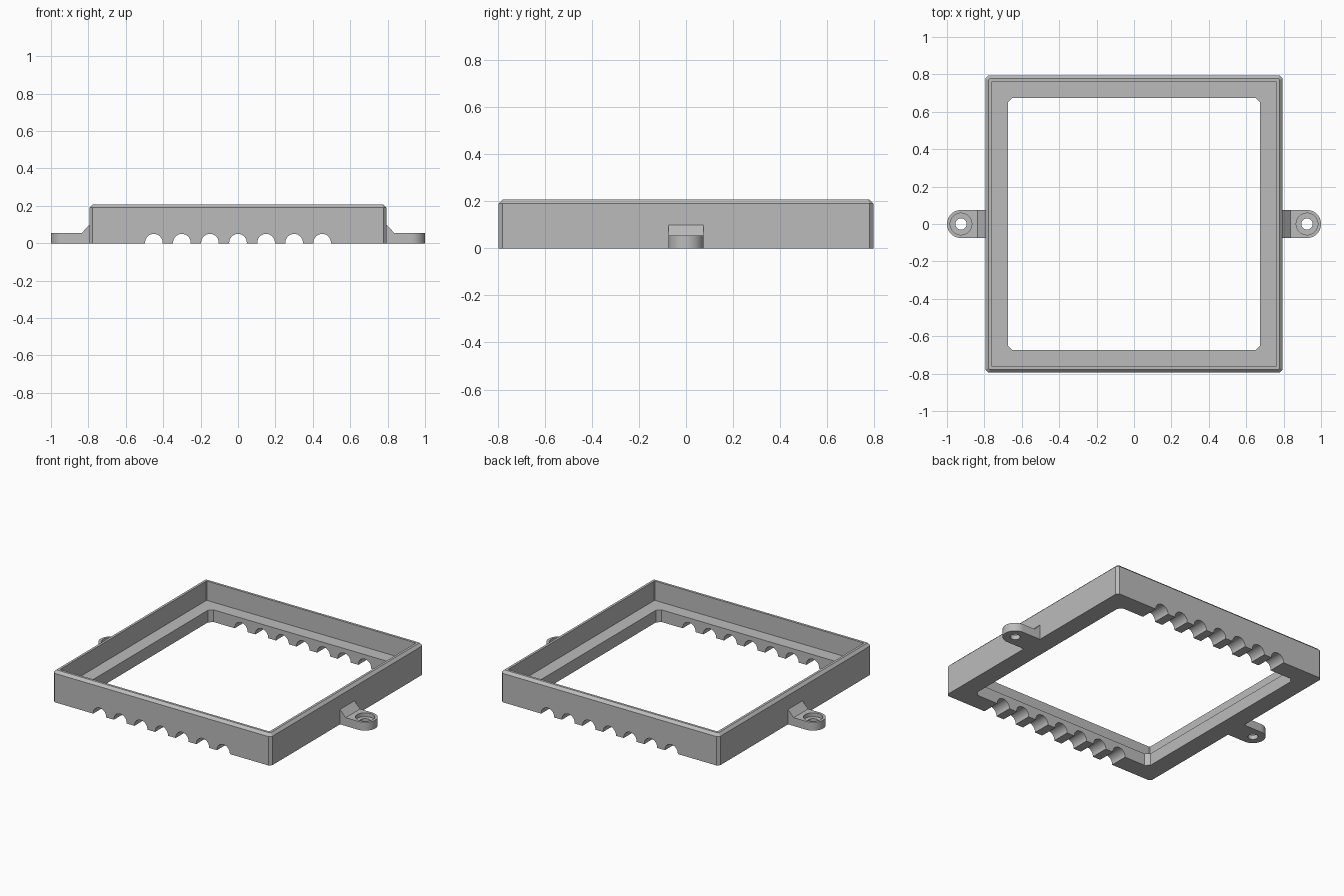
import bpy, bmesh, math
from mathutils import Matrix

cube = bpy.data.objects.get("Cube")
if cube:
    bpy.data.objects.remove(cube, do_unlink=True)

grey = bpy.data.materials.new("plain grey")
grey.use_nodes = True
colour = (0.5, 0.5, 0.5, 1)
grey.diffuse_color = colour
grey.node_tree.nodes["Principled BSDF"].inputs["Base Color"].default_value = colour


def finish(bm, name):
    bmesh.ops.recalc_face_normals(bm, faces=bm.faces)
    mesh = bpy.data.meshes.new(name)
    bm.to_mesh(mesh)
    bm.free()
    mesh.materials.append(grey)
    obj = bpy.data.objects.new(name, mesh)
    bpy.context.collection.objects.link(obj)
    return obj


def select_only(obj):
    bpy.ops.object.select_all(action='DESELECT')
    obj.select_set(True)
    bpy.context.view_layer.objects.active = obj


def prism(name, points, offset):
    """Extrude a closed outline of 3D points along an offset."""
    bm = bmesh.new()
    face = bm.faces.new([bm.verts.new(p) for p in points])
    new = bmesh.ops.extrude_face_region(bm, geom=[face])["geom"]
    bmesh.ops.translate(bm, vec=offset,
                        verts=[v for v in new if isinstance(v, bmesh.types.BMVert)])
    return finish(bm, name)


def cut(obj, cutter):
    """Subtract a cutter from an object and remove the cutter."""
    cutter.hide_render = True
    mod = obj.modifiers.new("cut", 'BOOLEAN')
    mod.operation = 'DIFFERENCE'
    mod.solver = 'EXACT'
    mod.object = cutter
    select_only(obj)
    bpy.ops.object.modifier_apply(modifier=mod.name)
    bpy.data.objects.remove(cutter, do_unlink=True)


def cylinder(name, radius, depth, matrix):
    bm = bmesh.new()
    bmesh.ops.create_cone(bm, cap_ends=True, segments=40, radius1=radius,
                          radius2=radius, depth=depth, matrix=matrix)
    return finish(bm, name)


def smooth(obj):
    select_only(obj)
    bpy.ops.object.shade_smooth_by_angle(angle=math.radians(25))


# Square frame: one closed section of (half width, height, corner chamfer)
SECTION = [(0.795, 0, 0.017), (0.795, 0.19, 0.017), (0.778, 0.207, 0.007),
           (0.762, 0.207, 0.004), (0.762, 0.08, 0.004),
           (0.675, 0.08, 0.025), (0.675, 0, 0.025)]
bm = bmesh.new()
rings = []
for h, z, c in SECTION:
    k = h - c
    outline = [(h, -k), (h, k), (k, h), (-k, h), (-h, k), (-h, -k), (-k, -h), (k, -h)]
    rings.append([bm.verts.new((x, y, z)) for x, y in outline])
for i, ring in enumerate(rings):
    after = rings[(i + 1) % len(rings)]
    for j in range(8):
        n = (j + 1) % 8
        bm.faces.new((ring[j], ring[n], after[n], after[j]))
frame = finish(bm, "frame")

# Row of round notches through the front and back rails
for i in range(-3, 4):
    place = Matrix.Translation((i * 0.15, 0, 0.003)) @ Matrix.Rotation(math.pi / 2, 4, 'X')
    cut(frame, cylinder("notch_cutter", 0.047, 2, place))
smooth(frame)

# Screw lugs with counterbored holes and sloped gussets on both sides
WALL, HOLE, R, THICK = 0.795, 0.925, 0.075, 0.055
for side, s in (("left", 1), ("right", -1)):
    arc = [math.pi * (i / 24 - 0.5) for i in range(25)]
    plan = [(s * WALL, -R, 0)]
    plan += [(s * (HOLE + R * math.cos(a)), R * math.sin(a), 0) for a in arc]
    plan += [(s * WALL, R, 0)]
    lug = prism(side + "_lug", plan, (0, 0, THICK))
    cut(lug, cylinder("hole_cutter", 0.03, 0.3, Matrix.Translation((s * HOLE, 0, 0))))
    cut(lug, cylinder("bore_cutter", 0.058, 0.1, Matrix.Translation((s * HOLE, 0, 0.08))))
    smooth(lug)
    slope = [(s * WALL, -R, THICK), (s * 0.836, -R, THICK), (s * WALL, -R, 0.098)]
    prism(side + "_gusset", slope, (0, 2 * R, 0))
